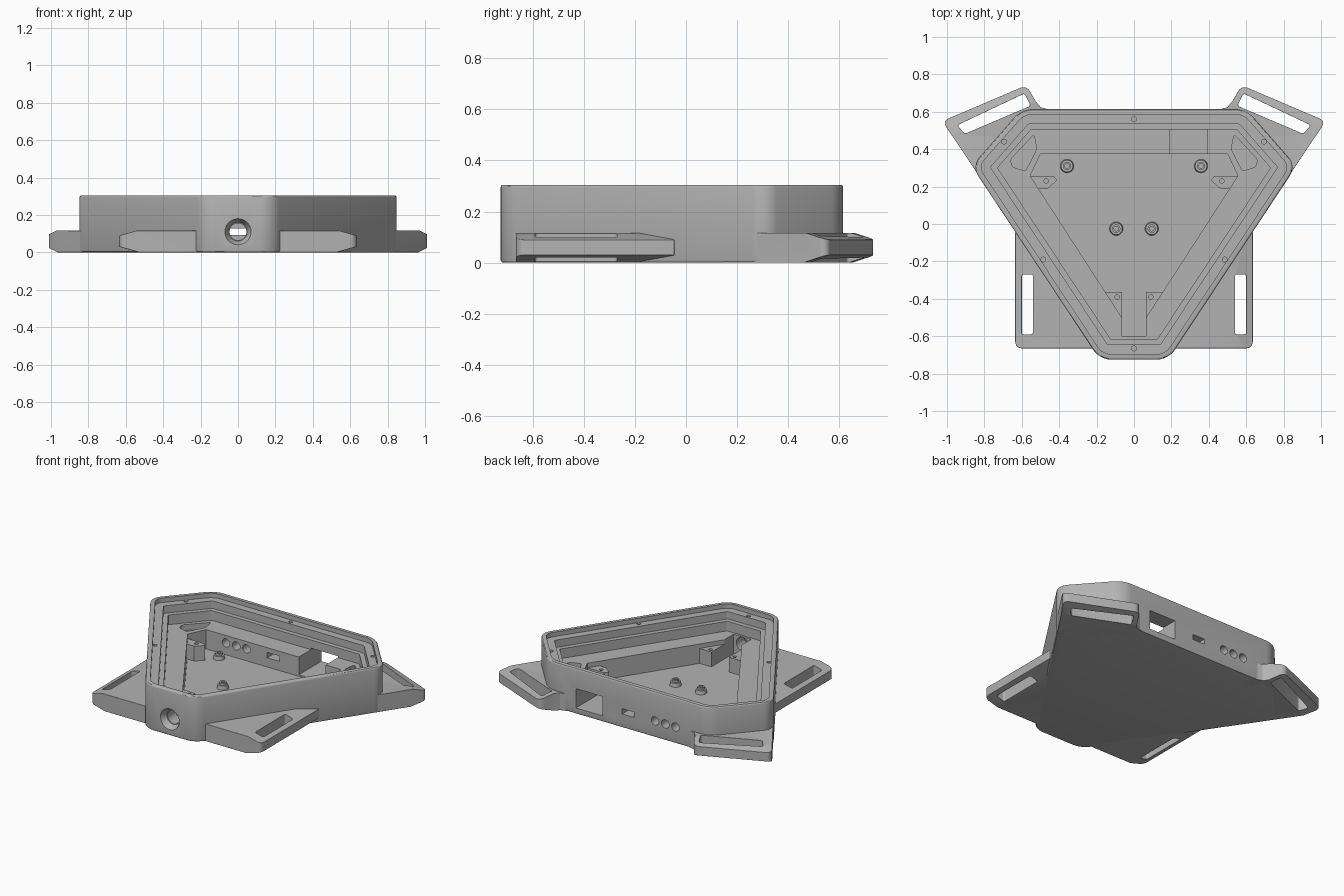
import bpy, bmesh, math
from mathutils import Vector, Matrix

if "Cube" in bpy.data.objects:
    bpy.data.objects.remove(bpy.data.objects["Cube"])

grey = bpy.data.materials.new("plain grey")
grey.use_nodes = True
grey.diffuse_color = (0.45, 0.45, 0.45, 1)
grey.node_tree.nodes["Principled BSDF"].inputs["Base Color"].default_value = (0.45, 0.45, 0.45, 1)


def finish(name, bm):
    bmesh.ops.recalc_face_normals(bm, faces=bm.faces)
    mesh = bpy.data.meshes.new(name)
    bm.to_mesh(mesh)
    bm.free()
    mesh.materials.append(grey)
    obj = bpy.data.objects.new(name, mesh)
    bpy.context.collection.objects.link(obj)
    return obj


def prism(name, pts, z0, z1, radius=0, count=None, edge=0, planes=()):
    """Upright prism; rounds the first `count` corners, then the rims, then trims by planes."""
    bm = bmesh.new()
    verts = [bm.verts.new((x, y, z0)) for x, y in pts]
    corners = verts[:count]
    base = bm.faces.new(verts)
    bmesh.ops.extrude_face_region(bm, geom=[base], use_keep_orig=True)
    for v in bm.verts:
        if v not in verts:
            v.co.z = z1
    bmesh.ops.recalc_face_normals(bm, faces=bm.faces)
    if radius:
        upright = [e for e in bm.edges if abs(e.verts[0].co.z - e.verts[1].co.z) > 1e-4
                   and any(v in corners for v in e.verts)]
        bmesh.ops.bevel(bm, geom=upright, offset=radius, segments=6, profile=0.5, affect='EDGES')
    if edge:
        rims = [e for e in bm.edges if abs(e.verts[0].co.z - e.verts[1].co.z) < 1e-4]
        bmesh.ops.bevel(bm, geom=rims, offset=edge, segments=3, profile=0.5, affect='EDGES')
    for co, no in planes:
        bmesh.ops.bisect_plane(bm, geom=bm.verts[:] + bm.edges[:] + bm.faces[:],
                               plane_co=co, plane_no=no, clear_outer=True)
        bmesh.ops.holes_fill(bm, edges=[e for e in bm.edges if e.is_boundary], sides=0)
    return finish(name, bm)


def rod(name, loc, r1, depth, r2=None, along_y=False, sides=32):
    bm = bmesh.new()
    turn = Matrix.Rotation(math.radians(-90 if along_y else 0), 4, 'X')
    bmesh.ops.create_cone(bm, cap_ends=True, segments=sides, radius1=r1,
                          radius2=r1 if r2 is None else r2, depth=depth,
                          matrix=Matrix.Translation(loc) @ turn)
    return finish(name, bm)


def activate(obj):
    bpy.ops.object.select_all(action='DESELECT')
    obj.select_set(True)
    bpy.context.view_layer.objects.active = obj


def cut(obj, cutters):
    activate(obj)
    for cutter in cutters:
        mod = obj.modifiers.new("cut", 'BOOLEAN')
        mod.operation = 'DIFFERENCE'
        mod.solver = 'EXACT'
        mod.object = cutter
        bpy.ops.object.modifier_apply(modifier=mod.name)
        bpy.data.objects.remove(cutter)


def smooth(obj):
    activate(obj)
    bpy.ops.object.shade_smooth_by_angle(angle=math.radians(30))


def sym(half):
    return half + [(-x, y) for x, y in reversed(half)]


def side(pts, s):
    return [(x * s, y) for x, y in pts]


def inset(pts, d):
    """Offset a clockwise outline inward with mitred corners."""
    out = []
    for i, p in enumerate(pts):
        a, p, b = Vector(pts[i - 1]), Vector(p), Vector(pts[(i + 1) % len(pts)])
        n1 = Vector(((p - a).y, -(p - a).x)).normalized()
        n2 = Vector(((b - p).y, -(b - p).x)).normalized()
        q = p + (n1 + n2) * d / (1 + n1.dot(n2))
        out.append((q.x, q.y))
    return out


# Main tray
outline = sym([(0.60, 0.615), (0.868, 0.31), (0.184, -0.725)])
floor, shelf, top = 0.03, 0.16, 0.305
tray = prism("tray_body", outline, 0, top, radius=0.06, edge=0.01)

# Stepped rim, shelf and the deep well
cutters = [prism("rim_cut", inset(outline, d), z, 0.4, radius=r)
           for d, z, r in ((0.03, 0.275, 0.04), (0.08, 0.225, 0.01), (0.11, shelf, 0.005))]
well = sym([(0.50, 0.375), (0.555, 0.257), (0.065, -0.5), (0.065, -0.6)])
cutters.append(prism("well_cut", well, floor, 0.4))

# Corner pockets and lid screw holes
pocket = [(0.66, 0.345), (0.535, 0.478), (0.52, 0.40), (0.58, 0.283), (0.65, 0.305)]
screws = [(0, 0.56), (0, -0.665)]
for s in (-1, 1):
    cutters.append(prism("pocket_cut", side(pocket, s), 0.12, 0.4, radius=0.012))
    screws += [(s * 0.695, 0.44), (s * 0.485, -0.19)]
cutters += [rod("screw_cut", (x, y, 0.27), 0.013, 0.1, sides=16) for x, y in screws]

# Front socket with countersink
cutters.append(rod("socket_cut", (0, -0.65, 0.11), 0.045, 0.3, along_y=True))
cutters.append(rod("sink_cut", (0, -0.71, 0.11), 0.075, 0.05, 0.05, along_y=True))

# Back ports
window = [(0.19, 0.3), (0.39, 0.3), (0.39, 0.7), (0.19, 0.7)]
cutters.append(prism("window_cut", window, 0.04, 0.17))
slot = [(-0.045, 0.3), (0.045, 0.3), (0.045, 0.7), (-0.045, 0.7)]
cutters.append(prism("plug_cut", slot, 0.092, 0.128))
cutters += [rod("jack_cut", (x, 0.5, 0.11), 0.028, 0.4, along_y=True) for x in (-0.2, -0.276, -0.352)]
cut(tray, cutters)
smooth(tray)

# Strap wings: outer edge chamfered above and below, with a strap slot
back_wing = [(1.025, 0.55), (0.575, 0.742), (0.525, 0.655), (0.50, 0.625), (0.45, 0.61),
             (0.42, 0.55), (0.62, 0.45), (0.72, 0.25), (0.69, 0.05)]
back_slot = [(0.945, 0.528), (0.905, 0.482), (0.553, 0.632), (0.585, 0.698)]
front_wing = [(0.635, -0.665), (0.635, -0.045), (0.60, -0.06), (0.205, -0.655), (0.21, -0.665)]
front_slot = [(0.54, -0.59), (0.60, -0.59), (0.60, -0.27), (0.54, -0.27)]
wings = (("back", back_wing, back_slot, 2, (0.8, 0.646), (0.393, 0.92)),
         ("front", front_wing, front_slot, 1, (0.635, -0.3), (1, 0)))
for s, label in ((-1, "right"), (1, "left")):
    for end, shape, hole, count, rim, out in wings:
        slope = 0.28
        planes = [(Vector((rim[0] * s, rim[1], z)), Vector((out[0] * s * slope, out[1] * slope, up)))
                  for z, up in ((0.09, 1), (0.03, -1))]
        wing = prism(f"{end}_{label}_strap_wing", side(shape, s), 0, 0.116,
                     radius=0.035, count=count, planes=planes)
        cut(wing, [prism("slot_cut", side(hole, s), -0.1, 0.3, radius=0.012)])
        mod = wing.modifiers.new("soft_edges", 'BEVEL')
        mod.width, mod.segments = 0.008, 2
        mod.limit_method, mod.angle_limit = 'ANGLE', math.radians(40)
        smooth(wing)

    # Screw blocks against the well walls
    blocks = (("back", [(0.56, 0.257), (0.43, 0.257), (0.41, 0.235), (0.46, 0.19), (0.515, 0.19)], (0.47, 0.23)),
              ("front", [(0.155, -0.363), (0.065, -0.363), (0.065, -0.5)], (0.09, -0.39)))
    for end, shape, hole in blocks:
        block = prism(f"{end}_{label}_screw_block", side(shape, s), floor - 0.01, 0.13)
        cut(block, [rod("hole_cut", (hole[0] * s, hole[1], 0.12), 0.012, 0.1, sides=16)])

    # Round standoffs on the floor
    for end, x, y in (("back", 0.358, 0.31), ("middle", 0.095, -0.025)):
        post = rod(f"{end}_{label}_standoff", (x * s, y, floor + 0.01), 0.037, 0.03, 0.032)
        collar = rod(f"{end}_{label}_standoff_collar", (x * s, y, floor + 0.03), 0.022, 0.02)
        for part in (post, collar):
            cut(part, [rod("bore_cut", (x * s, y, floor + 0.05), 0.012, 0.08, sides=16)])
            smooth(part)
